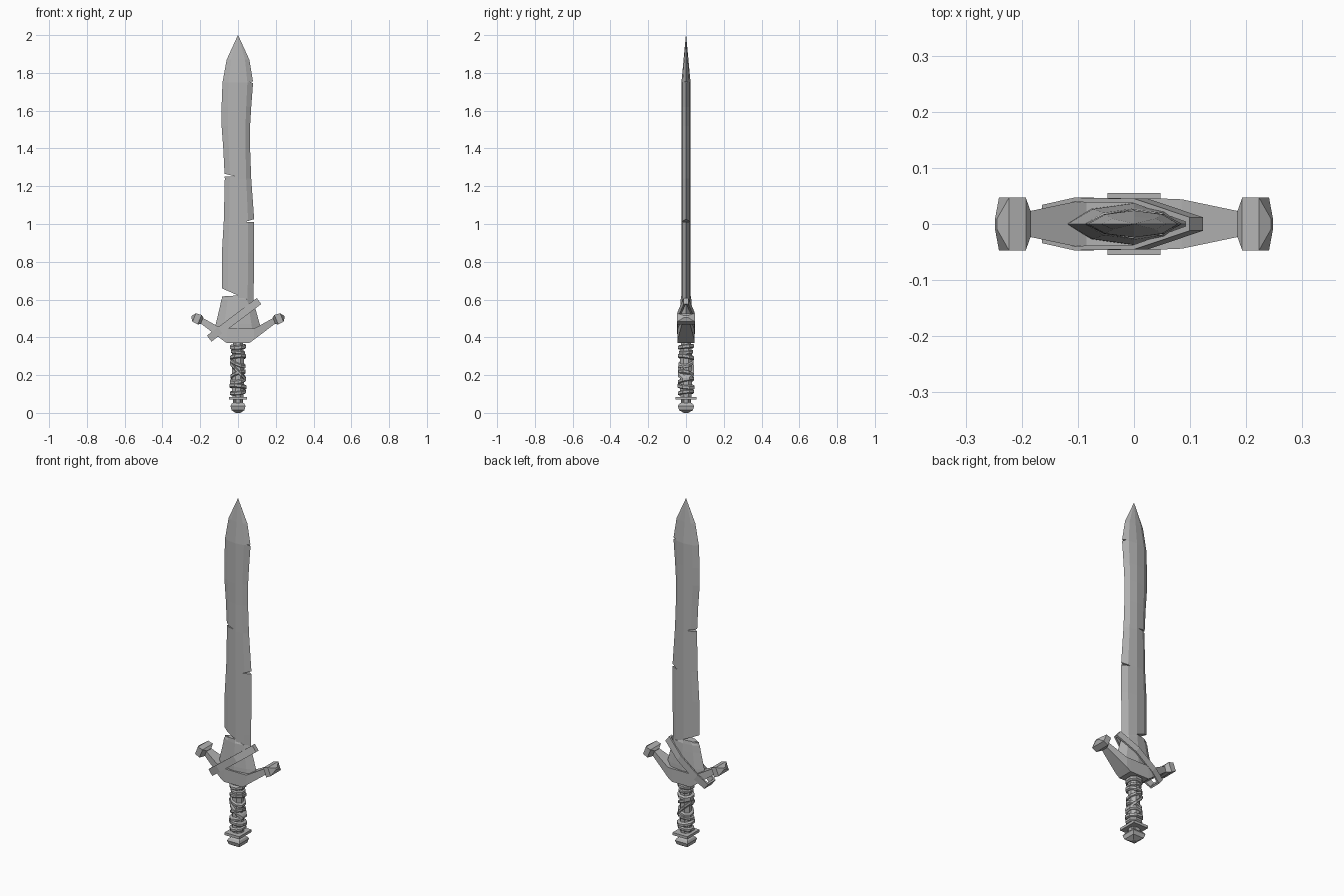
import bpy, bmesh, math
from mathutils import Matrix, Vector

if "Cube" in bpy.data.objects:
    bpy.data.objects.remove(bpy.data.objects["Cube"])

steel = bpy.data.materials.new("plain grey")
steel.use_nodes = True
GREY = (0.45, 0.45, 0.45, 1)
steel.diffuse_color = GREY
steel.node_tree.nodes["Principled BSDF"].inputs["Base Color"].default_value = GREY


def loft(name, rings, closed=False, matrix=None):
    """Skin a run of equal-length point rings; cap the ends unless closed."""
    bm = bmesh.new()
    rows = [[bm.verts.new(p) for p in ring] for ring in rings]
    n = len(rows[0])
    pairs = list(zip(rows, rows[1:] + rows[:1])) if closed else list(zip(rows, rows[1:]))
    for a, b in pairs:
        for i in range(n):
            j = (i + 1) % n
            bm.faces.new((a[i], a[j], b[j], b[i]))
    if not closed:
        bm.faces.new(rows[0])
        bm.faces.new(rows[-1])
    if matrix:
        bm.transform(matrix)
    bmesh.ops.remove_doubles(bm, verts=bm.verts, dist=0.00001)
    bmesh.ops.recalc_face_normals(bm, faces=bm.faces)
    mesh = bpy.data.meshes.new(name)
    bm.to_mesh(mesh)
    bm.free()
    mesh.materials.append(steel)
    obj = bpy.data.objects.new(name, mesh)
    bpy.context.collection.objects.link(obj)
    return obj


def blade_ring(z, left, right, thick):
    """Flattened section with a centre ridge and bevelled cutting edges."""
    f, t = 0.62, thick * 0.72
    return [(left, 0, z), (left * f, -t, z), (0, -thick, z), (right * f, -t, z),
            (right, 0, z), (right * f, t, z), (0, thick, z), (left * f, t, z)]


def rect(w, d, z):
    return [(-w, -d, z), (w, -d, z), (w, d, z), (-w, d, z)]


# Blade: wavy outline, swelling and narrowing towards the point
outline = [(0.50, -0.080, 0.080), (0.66, -0.085, 0.083), (0.85, -0.085, 0.086),
           (1.02, -0.075, 0.086), (1.24, -0.070, 0.070), (1.40, -0.078, 0.064),
           (1.52, -0.087, 0.064), (1.62, -0.087, 0.070), (1.75, -0.082, 0.080)]
rings = [blade_ring(z, l, r, 0.024) for z, l, r in outline]
rings += [blade_ring(1.87, -0.06, 0.06, 0.013), blade_ring(2.0, -0.0005, 0.0005, 0.0005)]
blade = loft("blade", rings)

# Chips cut into the blade edges: edge x, edge z, inner x, inner z, half height
chips = [(0.10, 1.745, 0.060, 1.755, 0.010), (-0.09, 1.262, -0.015, 1.252, 0.009),
         (0.11, 1.022, 0.040, 1.012, 0.011), (-0.11, 0.642, 0.000, 0.622, 0.028)]
for ex, ez, ix, iz, h in chips:
    cutter = loft("chip_cutter", [[(ex, y, ez - h), (ex, y, ez + h), (ix, y, iz)]
                                  for y in (-0.1, 0.1)])
    cutter.hide_render = True
    mod = blade.modifiers.new("chip", 'BOOLEAN')
    mod.operation, mod.solver, mod.object = 'DIFFERENCE', 'EXACT', cutter
    graph = bpy.context.evaluated_depsgraph_get()
    cut = bpy.data.meshes.new_from_object(blade.evaluated_get(graph))
    blade.modifiers.clear()
    blade.data = cut
    bpy.data.objects.remove(cutter)

# Flared blade base, its left half standing higher than its right
loft("blade_base", [blade_ring(0.42, -0.125, 0.125, 0.038),
                    blade_ring(0.47, -0.118, 0.115, 0.037),
                    blade_ring(0.56, -0.096, 0.090, 0.031),
                    blade_ring(0.60, -0.088, 0.080, 0.028),
                    blade_ring(0.62, -0.070, 0.004, 0.026)])

# Crossguard swept upward on both sides
half = [(0.06, 0.37, 0.446, 0.045), (0.085, 0.388, 0.446, 0.044), (0.20, 0.475, 0.51, 0.02)]
sections = [(-x, lo, hi, d) for x, lo, hi, d in reversed(half)] + half
loft("crossguard", [[(x, -d, lo), (x, d, lo), (x, d, hi), (x, -d, hi)]
                    for x, lo, hi, d in sections])

# Faceted knobs on the guard tips
for side, label in ((1, "left"), (-1, "right")):
    tilt = Matrix.Translation((side * 0.19, 0, 0.488)) @ Matrix.Rotation(
        side * math.radians(68), 4, 'Y')
    loft(label + "_guard_knob", [rect(0.018, 0.02, 0), rect(0.027, 0.047, 0.014),
                                 rect(0.024, 0.047, 0.045), rect(0.005, 0.010, 0.060)],
         matrix=tilt)

# Diagonal strap looped around the blade base
path = [(-0.172, 0.034), (-0.10, 0.047), (0.035, 0.045), (0.158, 0.012)]
loop = path + [(u, -v) for u, v in reversed(path)]
strap = []
for u, v in loop:
    s = 1 if v > 0 else -1
    inner_u, inner_v = u * 0.94, v - s * 0.008
    strap.append([(u, v, -0.02), (u, v, 0.02), (inner_u, inner_v, 0.02), (inner_u, inner_v, -0.02)])
loft("strap", strap, closed=True,
     matrix=Matrix.Translation((-0.015, 0, 0.497)) @ Matrix.Rotation(math.radians(-37), 4, 'Y'))


def band(name, z, radius, height, slope_x=0, slope_y=0):
    """Eight-sided band sheared along the grip."""
    rings = []
    for k, r in ((-0.5, 0.85), (-0.3, 1), (0.3, 1), (0.5, 0.85)):
        ring = []
        for i in range(8):
            a = math.pi * (i + 0.5) / 4
            x, y = radius * r * math.cos(a), radius * r * math.sin(a)
            ring.append((x, y, z + k * height + slope_x * x + slope_y * y))
        rings.append(ring)
    return loft(name, rings)


# Grip core and its uneven wrapping
band("grip_core", 0.215, 0.033, 0.33)
wraps = [(0.350, 0.046, 0.022, 0.05, 0.1), (0.322, 0.041, 0.018, -0.1, 0.05),
         (0.296, 0.046, 0.022, 0.1, -0.15), (0.262, 0.043, 0.020, -0.4, 0.2),
         (0.222, 0.047, 0.022, -1.0, 0.1), (0.205, 0.044, 0.020, 0.35, -0.2),
         (0.172, 0.046, 0.020, 0.15, 0.2), (0.140, 0.049, 0.022, -0.1, -0.1),
         (0.108, 0.045, 0.020, 0.1, 0.1)]
for i, wrap in enumerate(wraps):
    band(f"grip_wrap_{i + 1}", *wrap)

# Square collar and faceted pommel
loft("pommel_collar", [rect(0.047, 0.055, 0.070), rect(0.047, 0.055, 0.085)])
loft("pommel", [rect(0.012, 0.012, 0), rect(0.034, 0.036, 0.014), rect(0.040, 0.043, 0.036),
                rect(0.034, 0.036, 0.048), rect(0.022, 0.022, 0.056), rect(0.022, 0.022, 0.075)])
